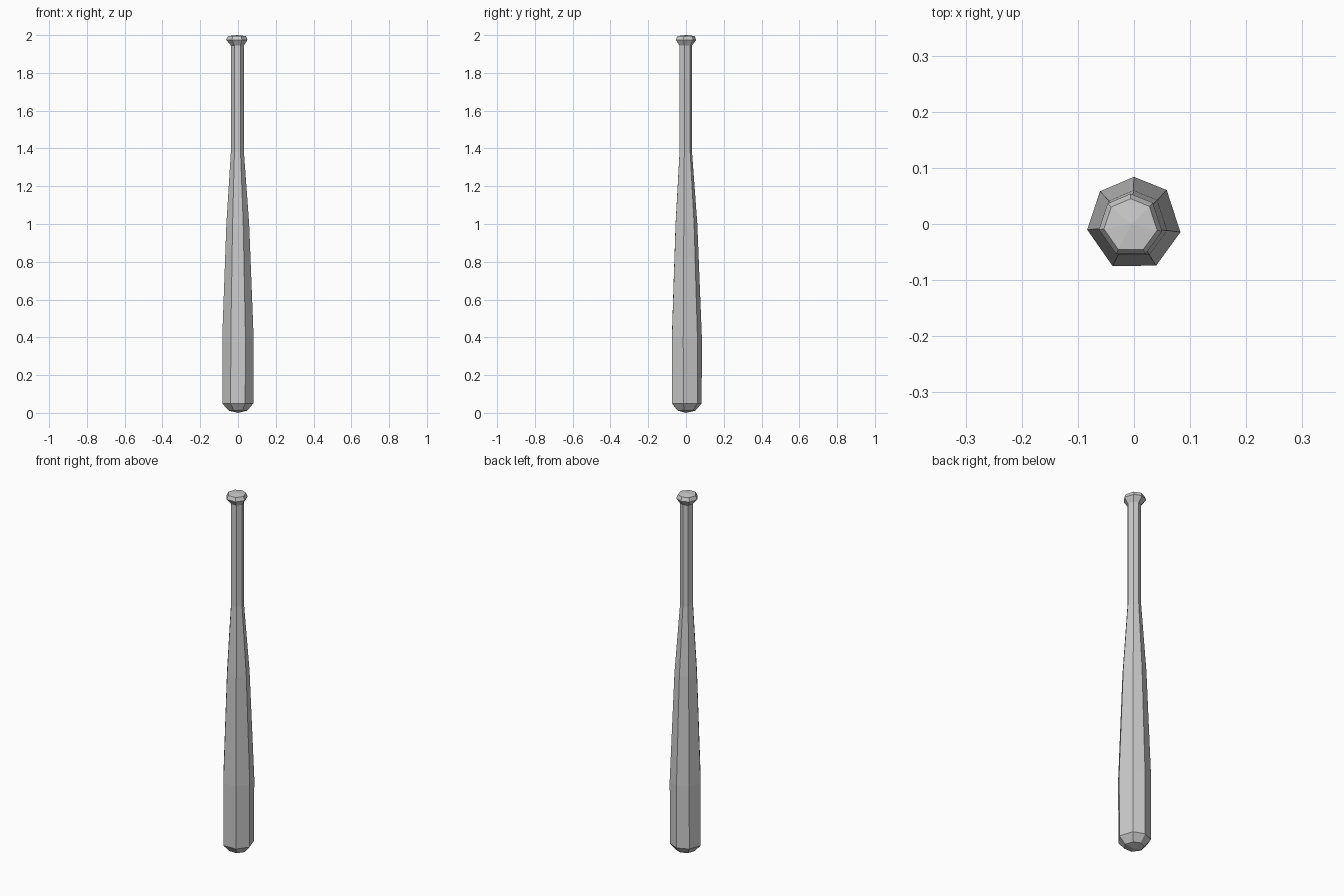
import bpy, bmesh, math

# Remove the default cube
cube = bpy.data.objects.get("Cube")
if cube:
    bpy.data.objects.remove(cube, do_unlink=True)

# Plain grey finish
grey = bpy.data.materials.new("light_grey")
grey.use_nodes = True
colour = (0.6, 0.6, 0.6, 1)
grey.diffuse_color = colour
grey.node_tree.nodes["Principled BSDF"].inputs["Base Color"].default_value = colour

# Uneven corner directions of the seven-sided section
CORNERS = [math.radians(a) for a in (90, 136, 187, 243, 298, 350, 46)]


def lathe(name, rings, bottom=None, top=None):
    """Join rings of (radius, height, centre x, centre y), closing ends with a fan."""
    bm = bmesh.new()
    loops = [[bm.verts.new((cx + r * math.cos(a), cy + r * math.sin(a), z))
              for a in CORNERS] for r, z, cx, cy in rings]
    n = len(CORNERS)
    for low, high in zip(loops, loops[1:]):
        for i in range(n):
            j = (i + 1) % n
            bm.faces.new((low[i], low[j], high[j], high[i]))
    for apex, loop in ((bottom, loops[0]), (top, loops[-1])):
        if apex:
            tip = bm.verts.new(apex)
            for i in range(n):
                bm.faces.new((loop[i], loop[(i + 1) % n], tip))
    bmesh.ops.recalc_face_normals(bm, faces=bm.faces)
    mesh = bpy.data.meshes.new(name)
    bm.to_mesh(mesh)
    bm.free()
    mesh.materials.append(grey)
    obj = bpy.data.objects.new(name, mesh)
    bpy.context.collection.objects.link(obj)
    return obj


# Bat: rounded tip, barrel, taper, grip and flared knob in one skin
lathe("bat", [
    (0.05, 0.012, 0, 0),
    (0.083, 0.05, -0.001, 0),
    (0.084, 0.4, 0, 0),
    (0.061, 1.0, -0.001, -0.001),
    (0.035, 1.38, -0.003, -0.003),
    (0.035, 1.945, -0.003, -0.003),
    (0.057, 1.975, -0.006, -0.003),
    (0.048, 1.995, -0.006, -0.003),
], bottom=(0, 0, 0), top=(-0.004, 0, 2.0))
